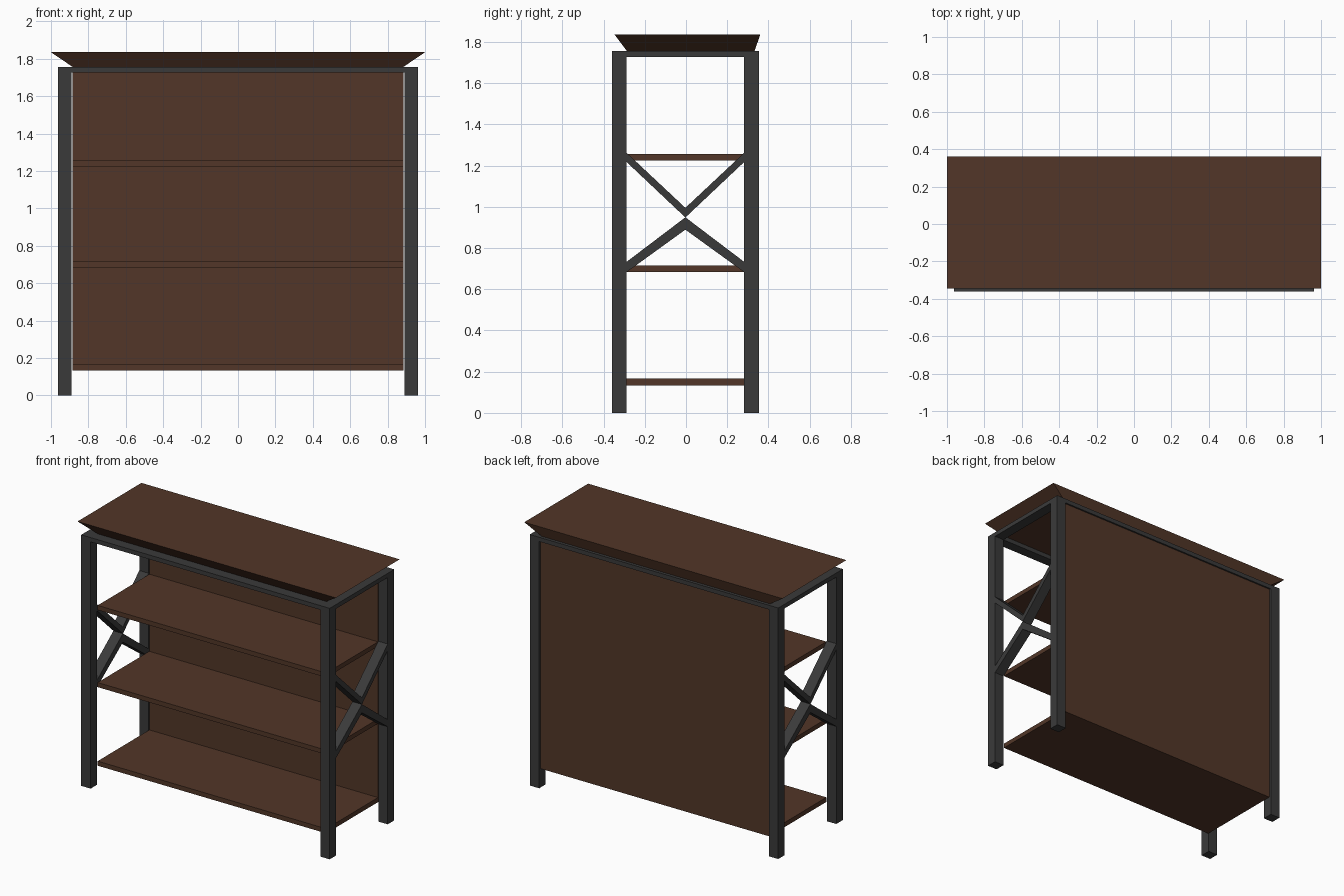
import bpy, bmesh

if "Cube" in bpy.data.objects:
    bpy.data.objects.remove(bpy.data.objects["Cube"])


def material(name, color):
    m = bpy.data.materials.new(name)
    m.diffuse_color = (*color, 1)
    m.use_nodes = True
    m.node_tree.nodes["Principled BSDF"].inputs["Base Color"].default_value = m.diffuse_color
    return m


wood = material("brown_wood", (0.085, 0.037, 0.021))
metal = material("dark_metal", (0.042, 0.042, 0.042))


def finish(name, bm, mat):
    bmesh.ops.recalc_face_normals(bm, faces=bm.faces)
    mesh = bpy.data.meshes.new(name)
    bm.to_mesh(mesh)
    bm.free()
    mesh.materials.append(mat)
    obj = bpy.data.objects.new(name, mesh)
    bpy.context.collection.objects.link(obj)
    return obj


def frustum(name, low, high, mat):
    """Box between two rectangles given as (x0, x1, y0, y1, z)."""
    bm = bmesh.new()
    rings = []
    for x0, x1, y0, y1, z in (low, high):
        rings.append([bm.verts.new((x, y, z)) for x, y in
                      ((x0, y0), (x1, y0), (x1, y1), (x0, y1))])
    a, b = rings
    bm.faces.new(a)
    bm.faces.new(b)
    for i in range(4):
        j = (i + 1) % 4
        bm.faces.new((a[i], a[j], b[j], b[i]))
    return finish(name, bm, mat)


def box(name, x, y, z, mat):
    return frustum(name, (*x, *y, z[0]), (*x, *y, z[1]), mat)


def side_profile(name, points, x0, x1, mat):
    """Extrude a (y, z) outline along x."""
    bm = bmesh.new()
    face = bm.faces.new([bm.verts.new((x0, y, z)) for y, z in points])
    ext = bmesh.ops.extrude_face_region(bm, geom=[face])
    verts = [v for v in ext["geom"] if isinstance(v, bmesh.types.BMVert)]
    bmesh.ops.translate(bm, verts=verts, vec=(x1 - x0, 0, 0))
    return finish(name, bm, mat)


XI, XO = 0.889, 0.962            # inner and outer faces of the posts
FRONT, BACK = (-0.36, -0.288), (0.282, 0.354)
TOP, RAIL = 1.757, 1.727

for side, s in (("left", -1), ("right", 1)):
    xs = sorted((s * XI, s * XO))
    # corner posts
    box(f"front_{side}_post", xs, FRONT, (0, TOP), metal)
    box(f"back_{side}_post", xs, BACK, (0, TOP), metal)
    # side rail at the top of the frame
    box(f"{side}_rail", xs, (FRONT[1], BACK[0]), (RAIL, TOP), metal)
    # crossed side brace: upper and lower chevrons meeting in the middle
    y0, y1, yc = FRONT[1], BACK[0], -0.003
    side_profile(f"{side}_upper_brace",
                 [(y0, 1.262), (yc, 0.995), (y1, 1.262),
                  (y1, 1.217), (yc, 0.948), (y0, 1.217)], *xs, metal)
    side_profile(f"{side}_lower_brace",
                 [(y0, 0.733), (yc, 0.949), (y1, 0.733),
                  (y1, 0.683), (yc, 0.889), (y0, 0.683)], *xs, metal)

# long rails
box("front_rail", (-XI, XI), FRONT, (RAIL, TOP), metal)
box("back_rail", (-XI, XI), BACK, (RAIL, TOP), metal)

# shelves
for name, z in (("bottom", 0.134), ("middle", 0.684), ("upper", 1.224)):
    box(f"{name}_shelf", (-0.885, 0.885), (FRONT[1], 0.284), (z, z + 0.032), wood)

# back panel
box("back_panel", (-0.885, 0.885), (0.284, 0.343), (0.134, RAIL), wood)

# flared top board
frustum("top_board", (-0.885, 0.885, -0.288, 0.333, TOP),
        (-1, 1, -0.346, 0.36, 1.835), wood)
